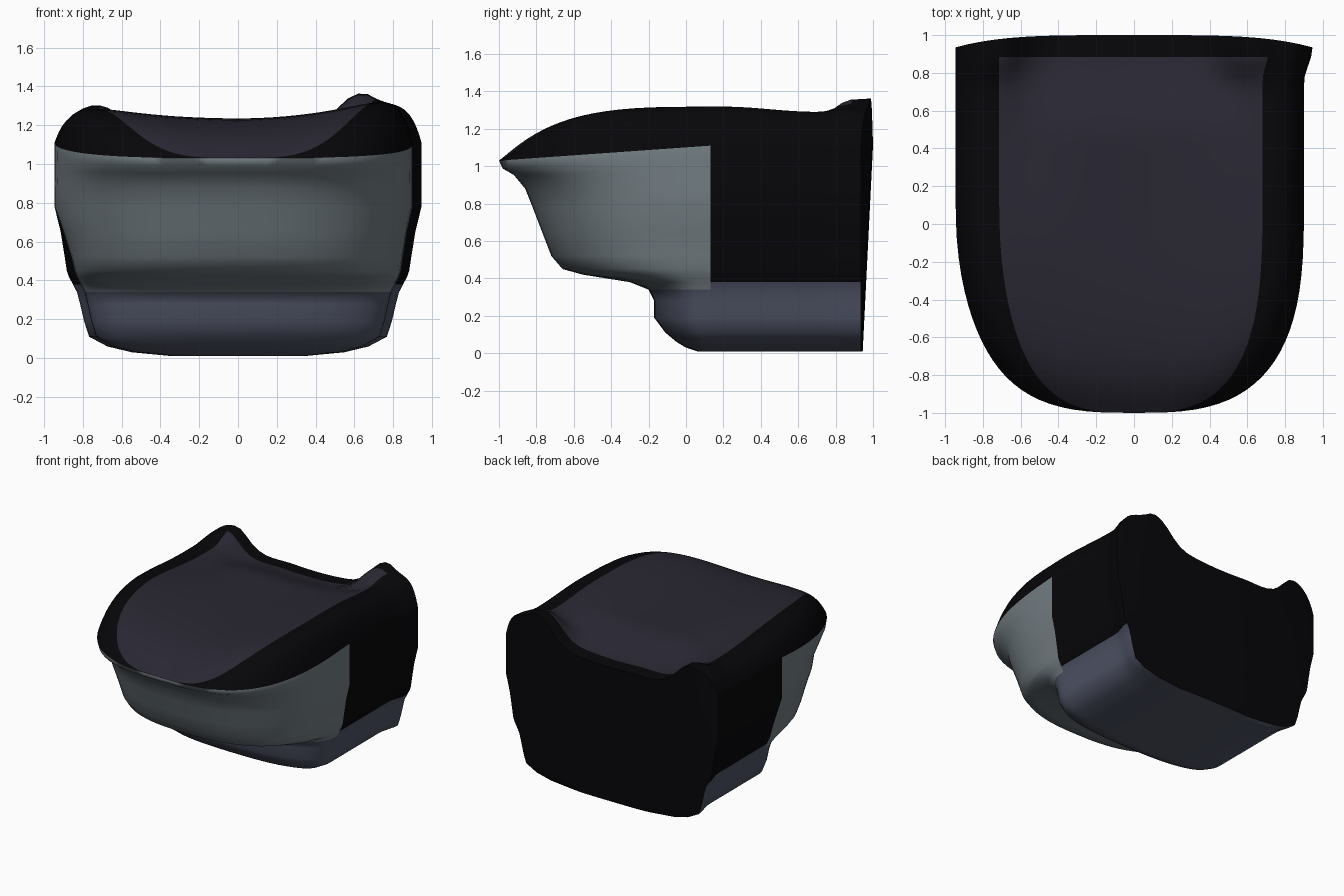
import bpy, bmesh, math

if "Cube" in bpy.data.objects:
    bpy.data.objects.remove(bpy.data.objects["Cube"])

# height, front y, half width of the housing at that height
LEVELS = [(0.01, 0.06, 0.32), (0.03, 0.00, 0.52), (0.06, -0.05, 0.64), (0.11, -0.11, 0.73),
          (0.19, -0.17, 0.755), (0.28, -0.17, 0.775), (0.34, -0.20, 0.79), (0.38, -0.30, 0.81),
          (0.42, -0.55, 0.83), (0.45, -0.66, 0.84), (0.52, -0.72, 0.85), (0.65, -0.77, 0.87),
          (0.78, -0.82, 0.90), (0.88, -0.86, 0.90), (0.96, -0.92, 0.90), (1.01, -0.98, 0.90),
          (1.06, -1.00, 0.90)]
YC, YB = 0.13, 0.935       # where the curved front begins, back corners
ARC, SIDE, COLS = 22, 16, 44
ROWS = ARC + SIDE
US = [math.sin(math.pi / 2 * (2 * k / COLS - 1)) for k in range(COLS + 1)]


def smooth(a, b, v):
    t = min(1, max(0, (v - a) / (b - a)))
    return t * t * (3 - 2 * t)


def plan(level, j):
    """Half outline seen from above: point j from front centre to back corner."""
    z, front, hw = LEVELS[level]
    if j <= ARC:
        a = math.pi / 2 * j / ARC
        e = 2 / (2.6 + 0.4 * smooth(0.85, 1.0, z))
        c = max(0, math.cos(a)) if j < ARC else 0
        return hw * math.sin(a) ** e, YC - (YC - front) * c ** e
    y = YC + (YB - YC) * (j - ARC) / SIDE
    return hw * (1 + 0.05 * smooth(0.75, 0.93, y)), y


def wall_z(level, y):
    z = LEVELS[level][0]
    t = max(0, (YC - y) / 1.13)
    return z + (0.05 - 0.08 * t) * smooth(0.9, 1.06, z)


def bulge(u, z):
    return 0.065 * (1 - u ** 4) * (0.15 + 0.85 * min(1, z))


def top_point(j, u):
    """Slightly dished lid with rounded rim and two raised back corners."""
    hw, y = plan(-1, j)
    x = u * hw
    t = max(0, (YC - y) / 1.13)
    rho = min(1, ((abs(u) * hw / plan(-1, max(j, ARC))[0]) ** 3 + t ** 3) ** (1 / 3))
    h = 1.235 - 0.15 * t ** 4 + 0.12 * x * x + (0.06 * x * x if x > 0 else 0)
    h -= 0.12 * smooth(0.45, 0.95, y) * max(0, 1 - (x / 0.65) ** 4)
    h -= 0.06 * smooth(-0.2, 0.6, y) * smooth(0.2, 0.6, -x)
    h -= 0.03 * smooth(0.2, 0.7, y) * smooth(0.2, 0.6, x)
    horns = 0.125 * math.exp(-((x - 0.57) / 0.14) ** 2) + 0.07 * math.exp(-((x + 0.72) / 0.15) ** 2)
    h += horns * smooth(0.7, 0.92, y)
    rim = wall_z(-1, y)
    z = rim + (h - rim) * (1 - rho ** 14)
    return x, y + (bulge(u, 1) if j == ROWS else 0), z


def wall_point(level, j, side):
    x, y = plan(level, j)
    return side * x, y, wall_z(level, y)


def bottom_point(j, u):
    hw, y = plan(0, j)
    return u * hw, y + (bulge(u, 0) if j == ROWS else 0), LEVELS[0][0]


def back_point(level, u):
    hw, y = plan(level, ROWS)
    z0, z1 = LEVELS[0][0], wall_z(-1, YB)
    f = (wall_z(level, YB) - z0) / (z1 - z0)
    return u * hw, y + bulge(u, f), z0 + f * (top_point(ROWS, u)[2] - z0)


bm = bmesh.new()
GLASS, LID, BLACK, BASE = range(4)


def sheet(rows, cols, point, paint):
    g = [[bm.verts.new(point(r, c)) for c in range(cols)] for r in range(rows)]
    for r in range(rows - 1):
        for c in range(cols - 1):
            f = bm.faces.new((g[r][c], g[r][c + 1], g[r + 1][c + 1], g[r + 1][c]))
            f.material_index = paint(f.calc_center_median(), r, c)


def paint_wall(p, level, j):
    if p.y > YC:
        return BASE if p.z < 0.36 else BLACK
    return BASE if level < 6 else GLASS


def paint_top(p, j, k):
    return LID if 9 < k < COLS - 10 and j < ROWS - 1 else BLACK


# side and front walls
for s in (-1, 1):
    sheet(len(LEVELS), ROWS + 1, lambda l, j: wall_point(l, j, s), paint_wall)
# lid, underside and back panel
sheet(ROWS + 1, COLS + 1, lambda j, k: top_point(j, US[k]), paint_top)
sheet(ROWS + 1, COLS + 1, lambda j, k: bottom_point(j, US[k]), lambda p, r, c: BASE)
sheet(len(LEVELS), COLS + 1, lambda l, k: back_point(l, US[k]), lambda p, r, c: BLACK)

bmesh.ops.remove_doubles(bm, verts=bm.verts, dist=0.0005)
bmesh.ops.recalc_face_normals(bm, faces=bm.faces)

# the left flank is a little fuller than the right
for v in bm.verts:
    if v.co.x < 0:
        y = v.co.y
        v.co.x *= 1 + 0.05 * smooth(-0.8, 0.1, y) * (1 - smooth(0.75, 0.93, y)) * smooth(0.4, 0.8, v.co.z)

mesh = bpy.data.meshes.new("housing")
bm.to_mesh(mesh)
bm.free()

for name, col in (("pale_window", (0.17, 0.205, 0.225)), ("dark_lid", (0.022, 0.02, 0.032)),
                  ("black_shell", (0.002, 0.002, 0.003)), ("navy_base", (0.08, 0.09, 0.135))):
    m = bpy.data.materials.new(name)
    m.diffuse_color = (*col, 1)
    m.use_nodes = True
    m.node_tree.nodes["Principled BSDF"].inputs["Base Color"].default_value = m.diffuse_color
    mesh.materials.append(m)

obj = bpy.data.objects.new("housing", mesh)
bpy.context.collection.objects.link(obj)
bpy.context.view_layer.objects.active = obj
obj.select_set(True)
bpy.ops.object.shade_smooth_by_angle(angle=math.radians(60))
